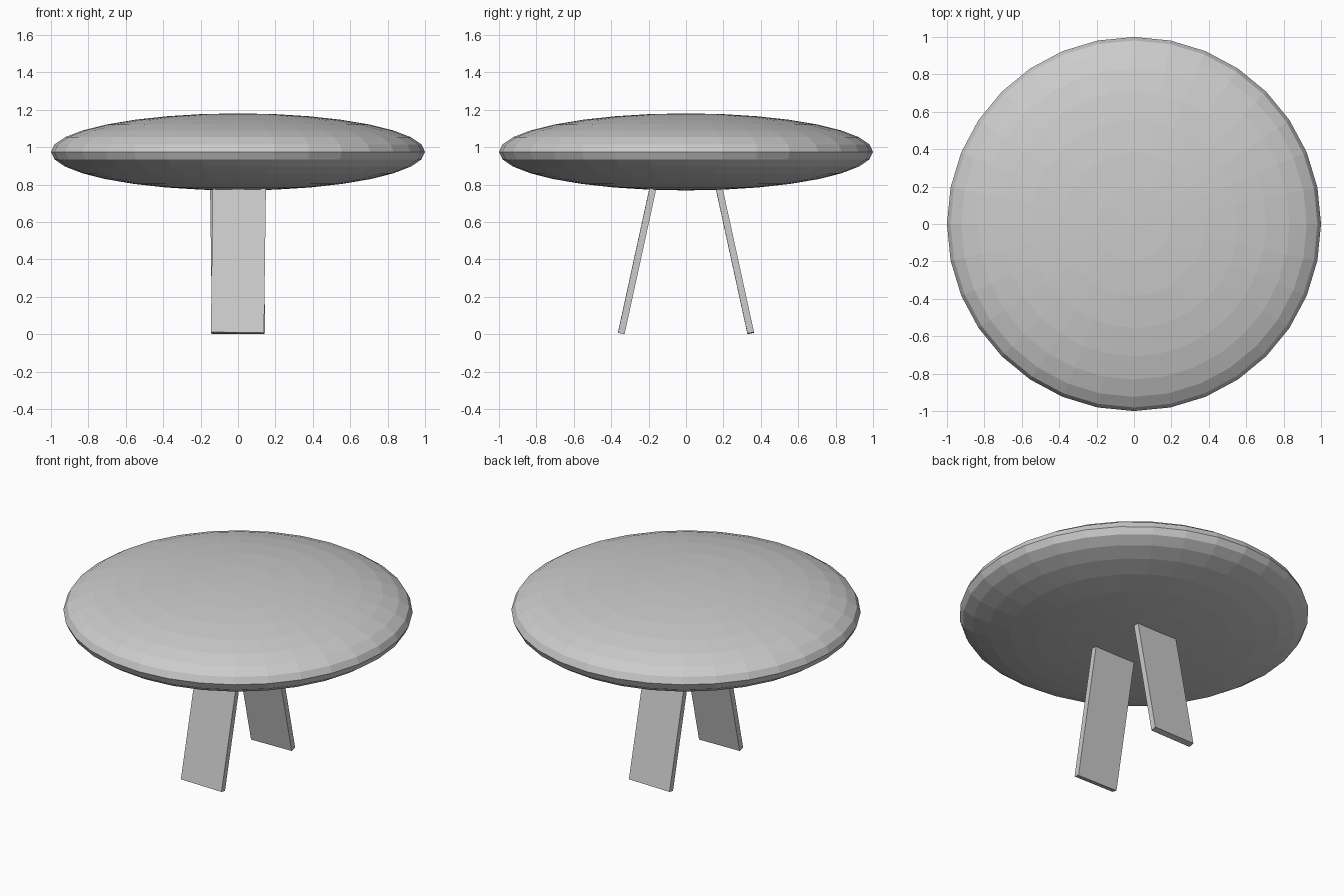
import bpy
from math import radians, pi
from mathutils import Matrix, Vector

if "Cube" in bpy.data.objects:
    bpy.data.objects.remove(bpy.data.objects["Cube"])

# Table top: flattened low-poly sphere
bpy.ops.mesh.primitive_uv_sphere_add(segments=32, ring_count=16, radius=1,
                                     location=(0, 0, 0.975))
top = bpy.context.object
top.name = "table_top"
top.scale = (1, 1, 0.206)

# Slanted plank legs, the back one being the front one turned half way round
WIDTH, THICK, LENGTH = 0.284, 0.036, 0.86


def add_leg(name, turn):
    bpy.ops.mesh.primitive_cube_add(size=1)
    leg = bpy.context.object
    leg.name = name
    lean = Matrix.Rotation(radians(0.75), 4, 'Y') @ Matrix.Rotation(radians(-12.3), 4, 'X')
    shape = (Matrix.Translation((0, 0, LENGTH / 2))
             @ Matrix.Diagonal((WIDTH, THICK, LENGTH, 1)))
    foot = Matrix.Translation(Vector((-0.003, -0.346, 0.006)))
    leg.data.transform(Matrix.Rotation(turn, 4, 'Z') @ foot @ lean @ shape)


add_leg("front_leg", 0)
add_leg("back_leg", pi)
